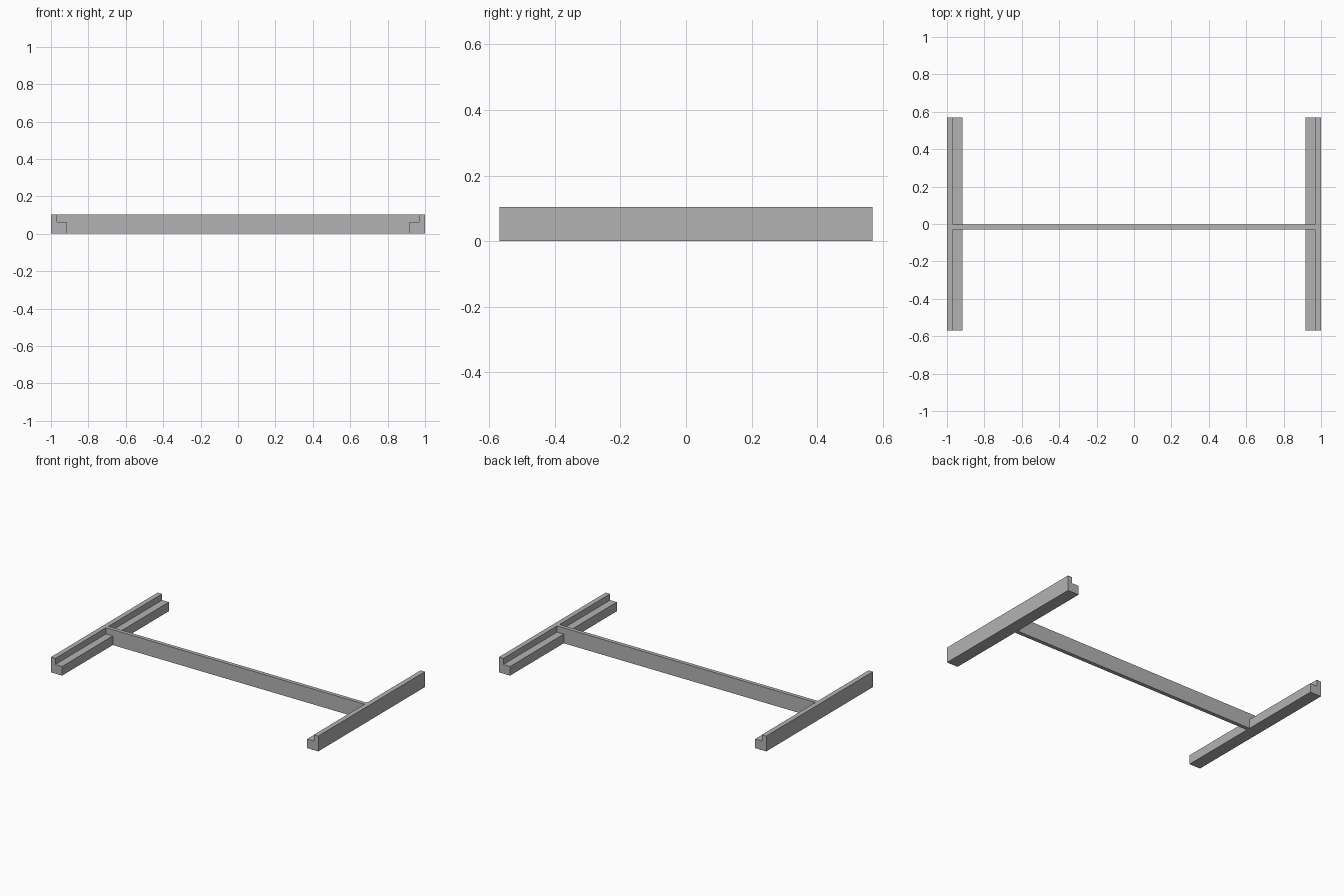
import bpy
import bmesh

cube = bpy.data.objects.get("Cube")
if cube:
    bpy.data.objects.remove(cube, do_unlink=True)

# Single grey finish
grey = bpy.data.materials.new("plain_grey")
grey.use_nodes = True
colour = (0.45, 0.45, 0.45, 1)
grey.diffuse_color = colour
grey.node_tree.nodes["Principled BSDF"].inputs["Base Color"].default_value = colour

HEIGHT = 0.104
LEDGE = 0.062
HALF_LENGTH = 0.57
OUTER, LIP, INNER = 1.0, 0.967, 0.917


def extrude_profile(name, profile, y_front, y_back):
    """Extrude an XZ outline along y into a solid."""
    bm = bmesh.new()
    face = bm.faces.new([bm.verts.new((x, y_front, z)) for x, z in profile])
    solid = bmesh.ops.extrude_face_region(bm, geom=[face])
    moved = [g for g in solid["geom"] if isinstance(g, bmesh.types.BMVert)]
    bmesh.ops.translate(bm, verts=moved, vec=(0, y_back - y_front, 0))
    bmesh.ops.recalc_face_normals(bm, faces=bm.faces)
    mesh = bpy.data.meshes.new(name)
    bm.to_mesh(mesh)
    bm.free()
    mesh.materials.append(grey)
    obj = bpy.data.objects.new(name, mesh)
    bpy.context.collection.objects.link(obj)
    return obj


# Stepped side rails: tall outer lip, low inner ledge
step = [(OUTER, 0), (OUTER, HEIGHT), (LIP, HEIGHT),
        (LIP, LEDGE), (INNER, LEDGE), (INNER, 0)]
for name, side in (("left_rail", 1), ("right_rail", -1)):
    extrude_profile(name, [(side * x, z) for x, z in step],
                    -HALF_LENGTH, HALF_LENGTH)

# Thin crossbar, notched over the ledges and butted against the lips
notched = [(-INNER, 0), (INNER, 0), (INNER, LEDGE), (LIP, LEDGE),
           (LIP, HEIGHT), (-LIP, HEIGHT), (-LIP, LEDGE), (-INNER, LEDGE)]
extrude_profile("crossbar", notched, -0.029, -0.003)
